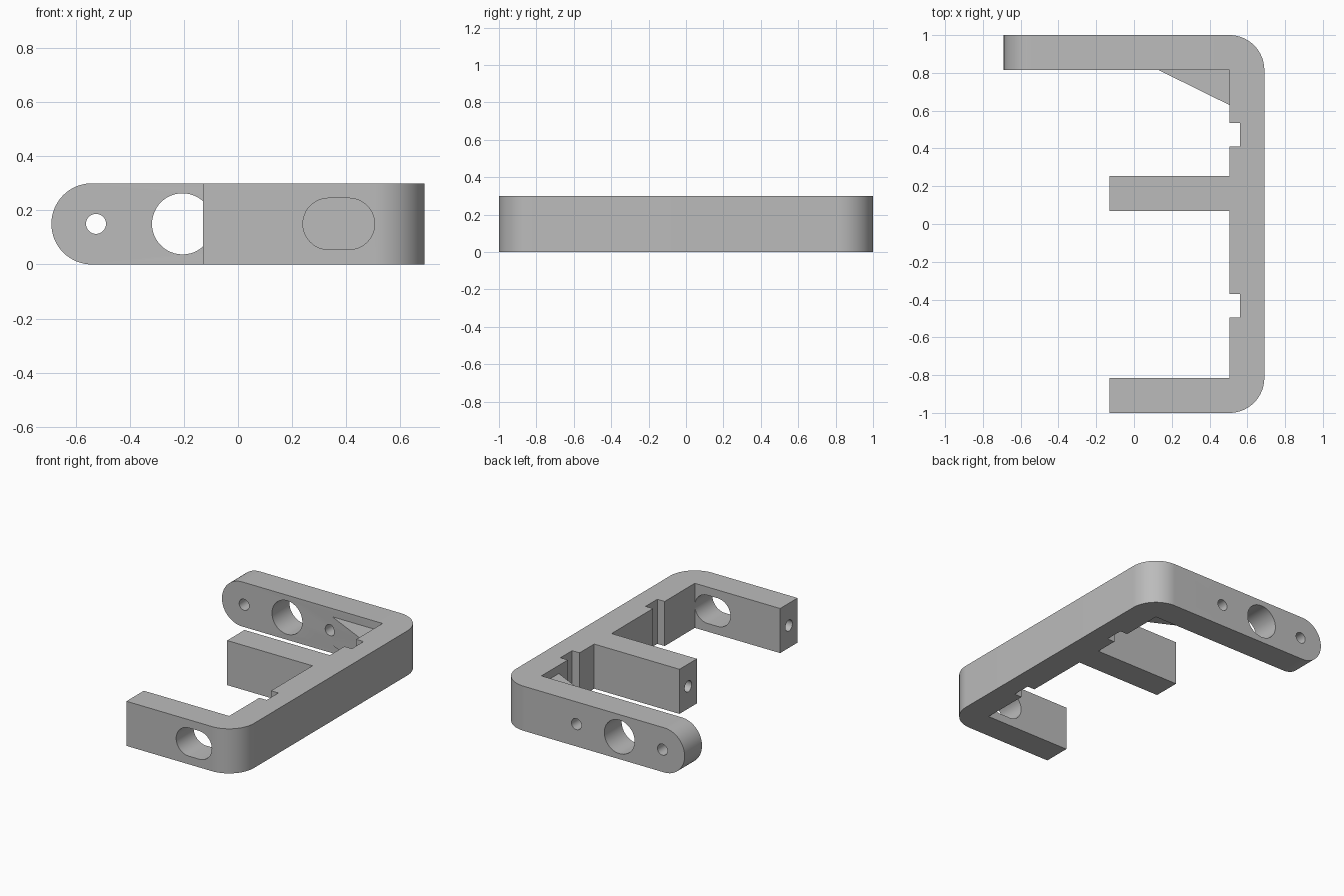
import bpy, bmesh, math
from mathutils import Vector

cube = bpy.data.objects.get("Cube")
if cube:
    bpy.data.objects.remove(cube, do_unlink=True)

HEIGHT, MID = 0.30, 0.15
TIP, WALL_IN, WALL_OUT = -0.13, 0.505, 0.69
ARM = 0.185

grey = bpy.data.materials.new("plain grey")
grey.use_nodes = True
colour = (0.5, 0.5, 0.5, 1)
grey.diffuse_color = colour
grey.node_tree.nodes["Principled BSDF"].inputs["Base Color"].default_value = colour


def prism(name, points, to_world, low, high):
    """Extrude a 2D outline between two depths; to_world maps (u, v, depth) to a point."""
    bm = bmesh.new()
    face = bm.faces.new([bm.verts.new(to_world(u, v, low)) for u, v in points])
    shift = Vector(to_world(0, 0, high)) - Vector(to_world(0, 0, low))
    extruded = bmesh.ops.extrude_face_region(bm, geom=[face])
    moved = [g for g in extruded["geom"] if isinstance(g, bmesh.types.BMVert)]
    bmesh.ops.translate(bm, verts=moved, vec=shift)
    bmesh.ops.recalc_face_normals(bm, faces=bm.faces)
    mesh = bpy.data.meshes.new(name)
    bm.to_mesh(mesh)
    bm.free()
    mesh.materials.append(grey)
    obj = bpy.data.objects.new(name, mesh)
    bpy.context.collection.objects.link(obj)
    return obj


def along_x(u, v, d): return (d, u, v)
def along_y(u, v, d): return (u, d, v)
def along_z(u, v, d): return (u, v, d)


def arc(cx, cy, r, start, end, steps):
    angles = [math.radians(start + (end - start) * i / steps) for i in range(steps + 1)]
    return [(cx + r * math.cos(a), cy + r * math.sin(a)) for a in angles]


def circle(cx, cy, r):
    return arc(cx, cy, r, 0, 360, 48)[:-1]


def notch(low, high):
    return [(WALL_IN, low), (0.56, low), (0.56, high), (WALL_IN, high)]


# Plan outline: wall with three arms, rounded outer corners and two notches
corner = WALL_OUT - ARM
outline = [(TIP, -1)]
outline += arc(corner, -1 + ARM, ARM, -90, 0, 20)
outline += arc(corner, 1 - ARM, ARM, 0, 90, 20)
outline += [(-0.69, 1), (-0.69, 1 - ARM), (WALL_IN, 1 - ARM)]
outline += reversed(notch(0.41, 0.535))
outline += [(WALL_IN, 0.255), (TIP, 0.255), (TIP, 0.07), (WALL_IN, 0.07)]
outline += reversed(notch(-0.495, -0.37))
outline += [(WALL_IN, -1 + ARM), (TIP, -1 + ARM)]
bracket = prism("bracket", outline, along_z, 0, HEIGHT)


def combine(tool, operation):
    mod = bracket.modifiers.new(tool.name, "BOOLEAN")
    mod.object, mod.operation, mod.solver = tool, operation, "EXACT"
    tool.hide_render = True
    bpy.context.view_layer.objects.active = bracket
    bpy.ops.object.modifier_apply(modifier=mod.name)
    bpy.data.objects.remove(tool, do_unlink=True)


# Recessed corner gusset, sunk slightly into the wall and arm
gusset = [(0.13, 0.815), (WALL_IN, 0.63), (0.55, 0.63), (0.55, 0.86), (0.13, 0.86)]
combine(prism("gusset", gusset, along_z, 0.055, 0.245), "UNION")

# Rounded end of the long back arm
end = arc(-0.54, MID, MID, 90, 270, 32)
end += [(-0.54, -0.1), (-0.8, -0.1), (-0.8, 0.4), (-0.54, 0.4)]
combine(prism("end_cutter", end, along_y, 0.7, 1.1), "DIFFERENCE")

# Holes through the back arm
for x, r in ((-0.525, 0.037), (-0.205, 0.113), (0.115, 0.037)):
    combine(prism("back_hole", circle(x, MID, r), along_y, 0.6, 1.1), "DIFFERENCE")

# Slot through the front arm
slot = arc(0.41, MID, 0.095, -90, 90, 24) + arc(0.335, MID, 0.095, 90, 270, 24)
combine(prism("slot", slot, along_y, -1.1, -0.7), "DIFFERENCE")

# Blind holes in the tips of the two short arms
for y in (-1 + ARM / 2, 0.1625):
    combine(prism("tip_hole", circle(y, MID, 0.037), along_x, -0.2, 0.17), "DIFFERENCE")

bpy.ops.object.select_all(action="DESELECT")
bracket.select_set(True)
bpy.context.view_layer.objects.active = bracket
bpy.ops.object.shade_smooth_by_angle(angle=math.radians(30))
